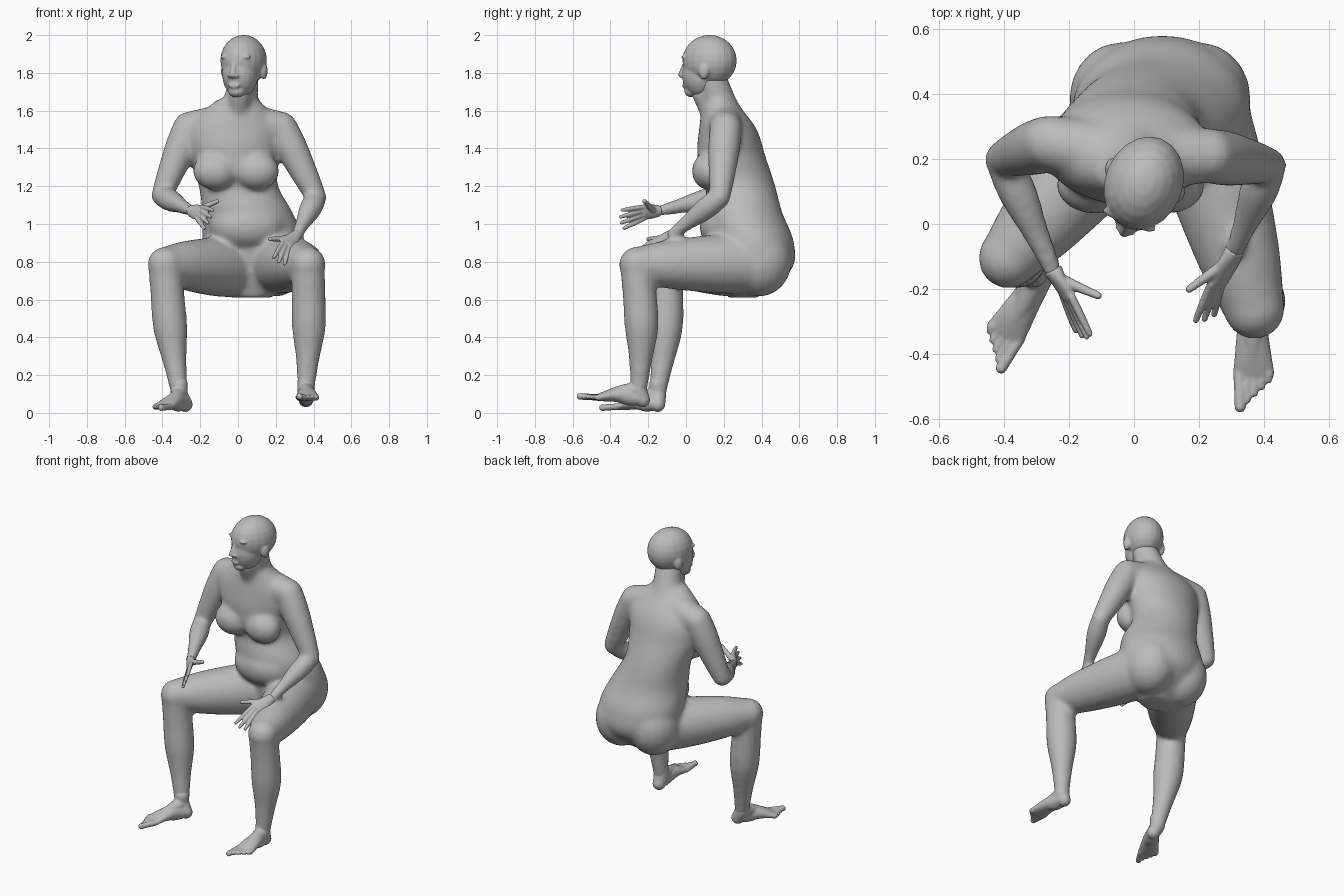
import bpy, bmesh, math
from mathutils import Vector, Matrix

cube = bpy.data.objects.get("Cube")
if cube:
    bpy.data.objects.remove(cube)

clay = bpy.data.materials.new("grey_clay")
clay.use_nodes = True
grey = (0.5, 0.5, 0.5, 1)
clay.diffuse_color = grey
clay.node_tree.nodes["Principled BSDF"].inputs["Base Color"].default_value = grey

RIGHT, LEFT = -1, 1
UP = Vector((0, 0, 1))
LATERAL = Vector((1, 0, 0))


def blend(values, t):
    """Smooth curve through evenly spaced values, t from start to end."""
    last = len(values) - 1
    index = min(int(t * last), last - 1)
    f = t * last - index
    before, start, end, after = [values[max(0, min(last, index + k))] for k in range(-1, 3)]
    slope_in, slope_out = (end - before) / 2, (after - start) / 2
    ease = f * f * (3 - 2 * f)
    bend_in, bend_out = f * (1 - f) ** 2, f * f * (f - 1)
    return start + (end - start) * ease + slope_in * bend_in + slope_out * bend_out


def ball(bm, centre, radii):
    place = Matrix.Translation(centre) @ Matrix.Diagonal((*radii, 1))
    bmesh.ops.create_uvsphere(bm, u_segments=20, v_segments=12, radius=1, matrix=place)


def loft(bm, path, widths, depths=None, side=LATERAL, level=False, steps=16, sides=20):
    """Skin an elliptical section along a curve; round sections get domed ends."""
    path = [Vector(point) for point in path]
    times = [k / steps for k in range(steps + 1)]
    centres = [blend(path, t) for t in times]
    loops = []
    for k, t in enumerate(times):
        along = UP if level else centres[min(k + 1, steps)] - centres[max(k - 1, 0)]
        along = along.normalized()
        u = (side - along * side.dot(along)).normalized()
        v = along.cross(u)
        width, depth = blend(widths, t), blend(depths or widths, t)
        angles = [math.tau * n / sides for n in range(sides)]
        loops.append([bm.verts.new(centres[k] + u * width * math.cos(a) + v * depth * math.sin(a))
                      for a in angles])
    for low, high in zip(loops, loops[1:]):
        for n in range(sides):
            m = (n + 1) % sides
            bm.faces.new((low[n], low[m], high[m], high[n]))
    bm.faces.new(loops[0][::-1])
    bm.faces.new(loops[-1])
    if not depths:
        for end in (0, -1):
            ball(bm, path[end], [widths[end]] * 3)


def finish(name, bm, voxel, smoothing, turn=Matrix()):
    """Fuse the overlapping pieces into one skin."""
    bmesh.ops.recalc_face_normals(bm, faces=bm.faces)
    mesh = bpy.data.meshes.new(name)
    bm.to_mesh(mesh)
    bm.free()
    mesh.materials.append(clay)
    obj = bpy.data.objects.new(name, mesh)
    bpy.context.collection.objects.link(obj)
    obj.matrix_world = turn
    fuse = obj.modifiers.new("fuse", 'REMESH')
    fuse.mode = 'VOXEL'
    fuse.voxel_size = voxel
    fuse.use_smooth_shade = True
    relax = obj.modifiers.new("relax", 'SMOOTH')
    relax.iterations = smoothing


def arm(bm, shoulder, elbow, wrist):
    loft(bm, [shoulder, elbow], [0.085, 0.085, 0.07, 0.055], side=UP)
    loft(bm, [elbow, wrist], [0.055, 0.06, 0.04, 0.03])


def leg(bm, hip, knee, ankle, side):
    calf = (knee + ankle) / 2 + Vector((side * 0.01, 0.02, 0))
    loft(bm, [hip, knee], [0.16, 0.155, 0.13, 0.095])
    loft(bm, [knee, calf, ankle], [0.09, 0.09, 0.09, 0.06, 0.045])


def hand(name, wrist, knuckle, across, reach, thumb):
    """Flat palm and spread fingers; across points towards the forefinger."""
    bm = bmesh.new()
    knuckle, across, reach = Vector(knuckle), Vector(across).normalized(), Vector(reach)
    loft(bm, [wrist, knuckle], [0.03, 0.04, 0.04], [0.03, 0.02, 0.015], across)
    for k in range(4):
        place = 1.5 - k
        root = wrist.lerp(knuckle, 0.9) + across * place * 0.022
        tip = knuckle + reach * (1 - abs(place) / 10) + across * place * 0.035
        loft(bm, [root, tip], [0.013, 0.013, 0.01], steps=6, sides=10)
    loft(bm, [wrist.lerp(knuckle, 0.3), Vector(thumb)], [0.02, 0.016, 0.012], sides=10)
    finish(name, bm, 0.005, 3)


def foot(name, ankle, heel, toes, side):
    bm = bmesh.new()
    heel, toes = Vector(heel), Vector(toes)
    forward = (toes - heel).normalized()
    inner = forward.cross(UP).normalized() * side
    inner = inner if inner.x * side < 0 else -inner
    arch, pad = heel.lerp(toes, 0.4) + UP * 0.02, heel.lerp(toes, 0.8)
    loft(bm, [ankle + UP * 0.05, ankle, heel], [0.045, 0.045, 0.04])
    loft(bm, [heel, arch, pad], [0.04, 0.045, 0.055, 0.065], [0.03, 0.05, 0.035, 0.02], inner)
    loft(bm, [ankle, arch + UP * 0.015, pad], [0.045, 0.035, 0.02])
    for k in range(5):
        place = 1 - k / 2
        tip = toes + inner * place * 0.045 + forward * place * 0.04
        loft(bm, [pad + inner * place * 0.045, tip], [0.018, 0.012 + 0.006 * (k == 0)],
             steps=4, sides=10)
    finish(name, bm, 0.006, 3)


# Joints
right_shoulder, left_shoulder = Vector((-0.26, 0.25, 1.51)), Vector((0.23, 0.21, 1.51))
right_wrist, left_wrist = Vector((-0.25, -0.14, 1.07)), Vector((0.31, -0.08, 0.94))
right_ankle, left_ankle = Vector((-0.31, -0.15, 0.1)), Vector((0.36, -0.25, 0.12))

# Torso from seat to collar, in even steps of height: centre x, centre y, half width, half depth
stations = [(0.08, 0.3, 0.1, 0.08), (0.09, 0.36, 0.25, 0.2), (0.08, 0.35, 0.27, 0.22),
            (0.05, 0.3, 0.24, 0.21), (0, 0.29, 0.21, 0.18), (-0.02, 0.24, 0.24, 0.18),
            (-0.02, 0.22, 0.25, 0.15), (0, 0.17, 0.11, 0.08)]
spine = [(x, y, 0.61 + 0.15 * k) for k, (x, y, w, d) in enumerate(stations)]
body = bmesh.new()
loft(body, spine, [s[2] for s in stations], [s[3] for s in stations], level=True, steps=30, sides=32)
loft(body, [(0, 0.2, 1.56), (0.03, 0.14, 1.76)], [0.11, 0.09, 0.08])
loft(body, [(0, 0.14, 1.58), (0.01, 0.09, 1.69)], [0.06, 0.06])
loft(body, [right_shoulder, (-0.01, 0.21, 1.54), left_shoulder], [0.085, 0.1, 0.085], side=UP)

# Belly, chest and seat
ball(body, (0.05, 0.2, 0.99), (0.2, 0.13, 0.13))
ball(body, (-0.01, 0.15, 1.34), (0.19, 0.09, 0.14))
for side in (RIGHT, LEFT):
    ball(body, (side * 0.11 - 0.01, 0.12, 1.28), (0.12, 0.09, 0.1))
    ball(body, (side * 0.12 + 0.08, 0.385, 0.8), (0.16, 0.175, 0.185))

# Limbs
arm(body, right_shoulder, Vector((-0.405, 0.2, 1.15)), right_wrist)
arm(body, left_shoulder, Vector((0.415, 0.18, 1.14)), left_wrist)
leg(body, Vector((-0.03, 0.31, 0.77)), Vector((-0.385, -0.105, 0.785)), right_ankle, RIGHT)
leg(body, Vector((0.2, 0.32, 0.79)), Vector((0.37, -0.26, 0.785)), left_ankle, LEFT)
finish("body", body, 0.013, 14)

# Head: skull, face and features, built facing front about its own axis, then turned
head = bmesh.new()
ball(head, (0, 0, 1.865), (0.12, 0.148, 0.136))
ball(head, (0, -0.05, 1.79), (0.095, 0.1, 0.12))
ball(head, (0, -0.1, 1.7), (0.045, 0.04, 0.03))
loft(head, [(0, -0.13, 1.87), (0, -0.16, 1.79)], [0.012, 0.015, 0.018])
ball(head, (0, -0.14, 1.732), (0.035, 0.01, 0.015))
for side in (RIGHT, LEFT):
    ball(head, (side * 0.045, -0.12, 1.885), (0.045, 0.017, 0.01))
    ball(head, (side * 0.02, -0.15, 1.785), (0.015, 0.015, 0.01))
    ball(head, (side * 0.11, 0.01, 1.81), (0.02, 0.03, 0.045))
finish("head", head, 0.007, 5, Matrix.Translation((0.03, 0.125, 0)) @ Matrix.Rotation(-0.38, 4, 'Z'))

# Hands and feet
hand("right_hand", right_wrist, (-0.2, -0.23, 1.06), (0.4, -0.1, 0.9), (0.05, -0.12, -0.04),
     (-0.11, -0.22, 1.12))
hand("left_hand", left_wrist, (0.26, -0.18, 0.89), (-0.8, -0.4, 0.3), (-0.03, -0.11, -0.1),
     (0.17, -0.2, 0.92))
foot("right_foot", right_ankle, (-0.28, -0.15, 0.045), (-0.425, -0.385, 0.03), RIGHT)
foot("left_foot", left_ankle, (0.36, -0.23, 0.07), (0.37, -0.52, 0.085), LEFT)
